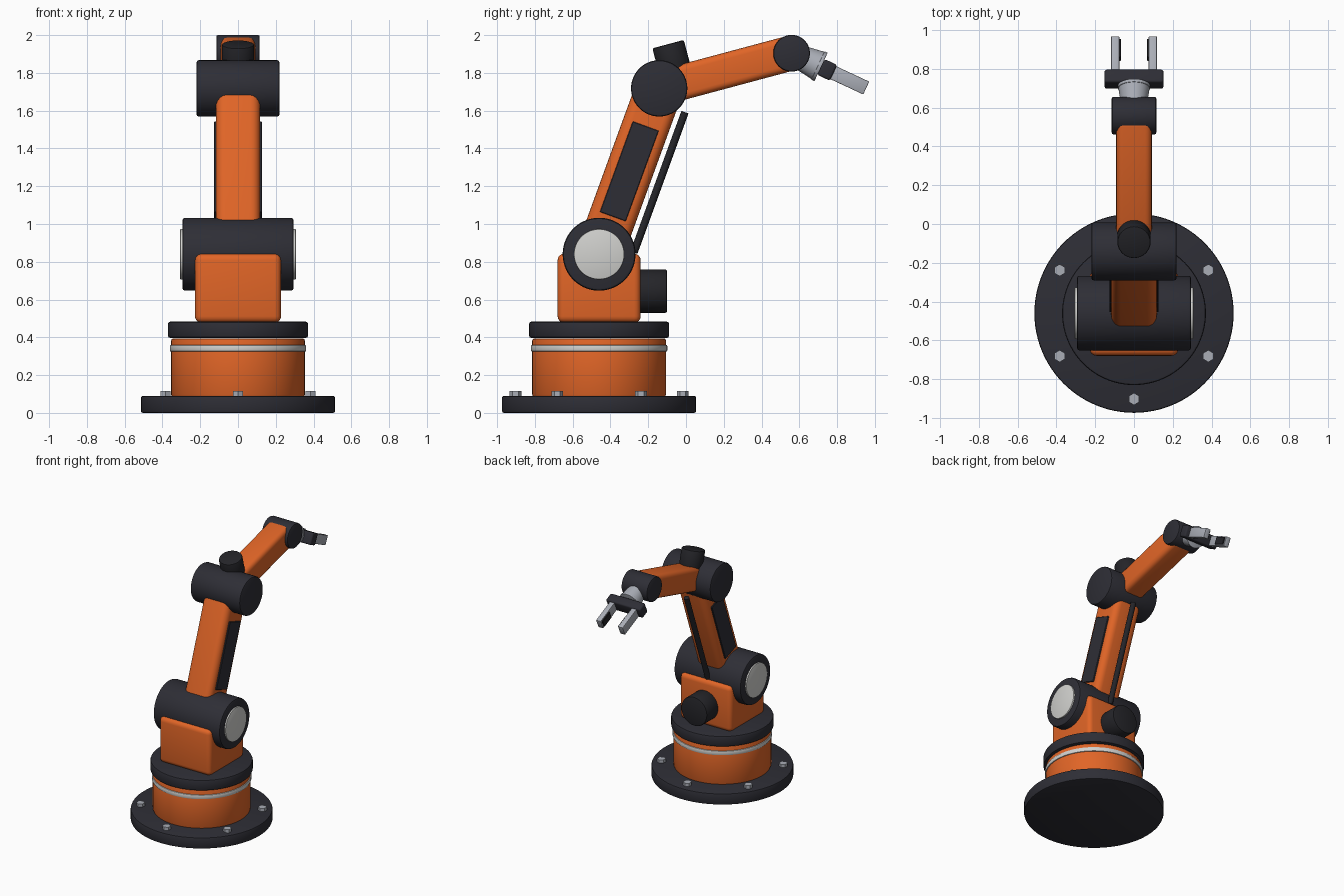
import bpy, bmesh
from math import radians, cos, sin, pi
from mathutils import Matrix, Vector

if "Cube" in bpy.data.objects:
    bpy.data.objects.remove(bpy.data.objects["Cube"])


def material(name, r, g, b):
    m = bpy.data.materials.new(name)
    m.use_nodes = True
    m.diffuse_color = (r, g, b, 1)
    m.node_tree.nodes["Principled BSDF"].inputs["Base Color"].default_value = (r, g, b, 1)
    return m


ORANGE = material("orange paint", 0.75, 0.13, 0.02)
DARK = material("dark grey", 0.027, 0.027, 0.036)
BLACK = material("motor black", 0.018, 0.018, 0.022)
LIGHT = material("light grey", 0.64, 0.64, 0.62)
SILVER = material("silver", 0.4, 0.42, 0.47)


def frame(y, z, pitch=90):
    """Joint frame whose local z runs along the link, pitched up from +y."""
    return Matrix.Translation((0, y, z)) @ Matrix.Rotation(radians(pitch - 90), 4, "X")


def finish(name, bm, mat, base, loc, bevel, segments):
    if bevel:
        edges = [e for e in bm.edges if e.calc_face_angle(0) > radians(50)]
        bmesh.ops.bevel(bm, geom=edges, offset=bevel, segments=segments,
                        profile=0.5, affect="EDGES", clamp_overlap=True)
    mesh = bpy.data.meshes.new(name)
    bm.to_mesh(mesh)
    bm.free()
    mesh.materials.append(mat)
    ob = bpy.data.objects.new(name, mesh)
    bpy.context.collection.objects.link(ob)
    ob.matrix_world = base @ Matrix.Translation(loc)
    bpy.ops.object.select_all(action="DESELECT")
    ob.select_set(True)
    bpy.context.view_layer.objects.active = ob
    bpy.ops.object.shade_smooth_by_angle(angle=radians(35))
    return ob


def box(name, mat, base, loc, size, bevel=0.0, segments=3):
    bm = bmesh.new()
    bmesh.ops.create_cube(bm, size=1, matrix=Matrix.Diagonal((*size, 1)))
    return finish(name, bm, mat, base, loc, bevel, segments)


def cyl(name, mat, base, loc, r, depth, axis="Z", bevel=0.0, sides=64, r2=None):
    turn = {"X": Matrix.Rotation(pi / 2, 4, "Y"),
            "Y": Matrix.Rotation(pi / 2, 4, "X"), "Z": Matrix()}[axis]
    bm = bmesh.new()
    bmesh.ops.create_cone(bm, cap_ends=True, segments=sides, radius1=r,
                          radius2=r if r2 is None else r2, depth=depth, matrix=turn)
    return finish(name, bm, mat, base, loc, bevel, 2)


# Joint frames
BASE_Y = -0.46
ground = frame(BASE_Y, 0)
shoulder = frame(BASE_Y, 0.84, 70)
elbow = frame(-0.142, 1.718, 15)
wrist = frame(0.559, 1.904, -25)
ARM, FOREARM = 0.934, 0.724

# Base, drum and turntable
cyl("base_plate", DARK, ground, (0, 0, 0.045), 0.514, 0.09, bevel=0.01, sides=96)
for i in range(6):
    a = radians(30 + 60 * i)
    cyl(f"base_bolt_{i + 1}", SILVER, ground, (0.443 * cos(a), 0.443 * sin(a), 0.098),
        0.031, 0.036, sides=6)
cyl("base_drum", ORANGE, ground, (0, 0, 0.24), 0.354, 0.31, bevel=0.012, sides=96)
cyl("drum_stripe", LIGHT, ground, (0, 0, 0.342), 0.361, 0.034, bevel=0.005, sides=96)
cyl("turntable", DARK, ground, (0, 0, 0.44), 0.371, 0.086, bevel=0.012, sides=96)

# Pedestal and rear motor
box("pedestal", ORANGE, ground, (0, 0, 0.66), (0.456, 0.44, 0.366), 0.035, 4)
cyl("pedestal_motor", BLACK, ground, (0, 0.28, 0.645), 0.115, 0.16, "Y", 0.01)

# Shoulder joint
cyl("shoulder_joint", DARK, shoulder, (0, 0, 0), 0.193, 0.59, "X", 0.015)
for side, s in (("left", 1), ("right", -1)):
    cyl(f"shoulder_cap_{side}", LIGHT, shoulder, (0.295 * s, 0, 0), 0.133, 0.022, "X", 0.003)

# Upper arm with side panels and rear rod
box("upper_arm", ORANGE, shoulder, (0, 0, ARM / 2), (0.235, 0.25, ARM), 0.05, 5)
for side, s in (("left", 1), ("right", -1)):
    box(f"arm_panel_{side}", DARK, shoulder, (0.119 * s, 0, ARM / 2),
        (0.016, 0.146, 0.51), 0.003, 1)
cyl("arm_rod", BLACK, shoulder, (0, 0.17, ARM / 2), 0.02, 0.79, sides=24)

# Elbow joint, motor and forearm
cyl("elbow_joint", DARK, elbow, (0, 0, 0), 0.149, 0.44, "X", 0.012)
cyl("elbow_motor", BLACK, elbow, (0, -0.137, 0.106), 0.086, 0.154, "Y", 0.01)
box("forearm", ORANGE, elbow, (0, 0, FOREARM / 2), (0.184, 0.186, FOREARM), 0.035, 4)

# Wrist and tool flange
cyl("wrist_joint", DARK, wrist, (0, 0, 0), 0.097, 0.23, "X", 0.01)
cyl("wrist_cone", SILVER, wrist, (0, 0, 0.1), 0.064, 0.11, r2=0.08)
cyl("tool_flange", SILVER, wrist, (0, 0, 0.163), 0.083, 0.018, bevel=0.003)

# Gripper
box("gripper_palm", DARK, wrist, (0, 0, 0.208), (0.304, 0.092, 0.074), 0.012)
for side, s in (("left", 1), ("right", -1)):
    box(f"gripper_finger_{side}", SILVER, wrist, (0.097 * s, 0, 0.336),
        (0.042, 0.075, 0.2), 0.004, 2)
    box(f"finger_pad_{side}", BLACK, wrist, (0.073 * s, 0, 0.375), (0.012, 0.058, 0.1), 0.002, 1)
